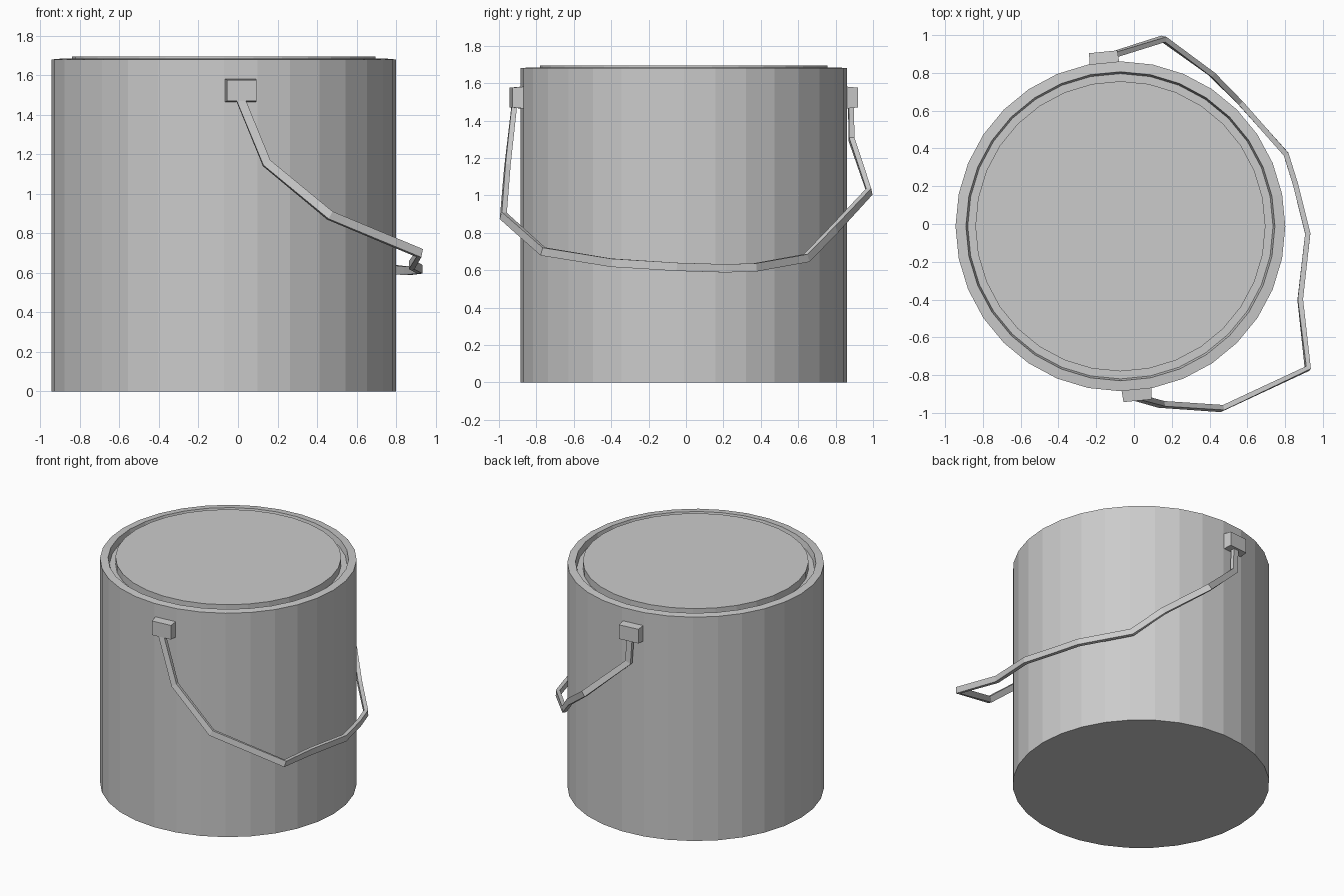
import bpy, bmesh
from math import sin, cos, pi, radians
from mathutils import Vector, Matrix

if "Cube" in bpy.data.objects:
    bpy.data.objects.remove(bpy.data.objects["Cube"])

CX, CY, R, SIDES = -0.072, -0.012, 0.873, 32
CENTRE = Vector((CX, CY, 0))


def finish(bm, name):
    bmesh.ops.recalc_face_normals(bm, faces=bm.faces)
    me = bpy.data.meshes.new(name)
    bm.to_mesh(me)
    bm.free()
    ob = bpy.data.objects.new(name, me)
    bpy.context.collection.objects.link(ob)
    return ob


def skin(rings, name):
    """Bridge rings of points and cap both ends."""
    bm = bmesh.new()
    vs = [[bm.verts.new(p) for p in ring] for ring in rings]
    n = len(vs[0])
    for a, b in zip(vs, vs[1:]):
        for i in range(n):
            j = (i + 1) % n
            bm.faces.new((a[i], a[j], b[j], b[i]))
    bm.faces.new(vs[0])
    bm.faces.new(vs[-1])
    return finish(bm, name)


def circle(r, z):
    return [CENTRE + Vector((r * cos(2 * pi * i / SIDES), r * sin(2 * pi * i / SIDES), z))
            for i in range(SIDES)]


# can body with rim, groove and raised lid
profile = [(R, 0), (R, 1.68), (0.818, 1.685), (0.808, 1.64), (0.768, 1.64), (0.768, 1.695)]
skin([circle(r, z) for r, z in profile], "paint_can")


# handle mounts, centred on two opposite facets
def mount(name, angle):
    rot = Matrix.Rotation(radians(angle), 4, 'Z')
    rings = []
    for d, w, h in ((0.85, 0.08, 0.06), (0.928, 0.075, 0.053)):
        rings.append([CENTRE + rot @ Vector((d, sx * w, 1.523 + sz * h))
                      for sx, sz in ((-1, -1), (1, -1), (1, 1), (-1, 1))])
    skin(rings, name)


mount("front_mount", -90 + 5.625)
mount("back_mount", 90 + 5.625)

# bent flat-bar handle drooping round the right side
path = [Vector(p) for p in (
    (0.008, -0.917, 1.49), (0.145, -0.955, 1.155), (0.465, -0.977, 0.89),
    (0.92, -0.765, 0.70), (0.88, -0.40, 0.64), (0.92, -0.05, 0.618),
    (0.855, 0.21, 0.61), (0.805, 0.37, 0.615), (0.56, 0.645, 0.665),
    (0.41, 0.795, 0.82), (0.155, 0.98, 1.02), (-0.145, 0.885, 1.30),
    (-0.155, 0.882, 1.49))]
rings = []
for i, p in enumerate(path):
    prev = path[max(i - 1, 0)]
    nxt = path[min(i + 1, len(path) - 1)]
    t = ((p - prev).normalized() + (nxt - p).normalized()).normalized()
    out = p - CENTRE
    out.z = 0
    out = (out - t * out.dot(t)).normalized()
    side = t.cross(out)
    rings.append([p + out * a * 0.014 + side * b * 0.022
                  for a, b in ((-1, -1), (1, -1), (1, 1), (-1, 1))])
skin(rings, "handle")
